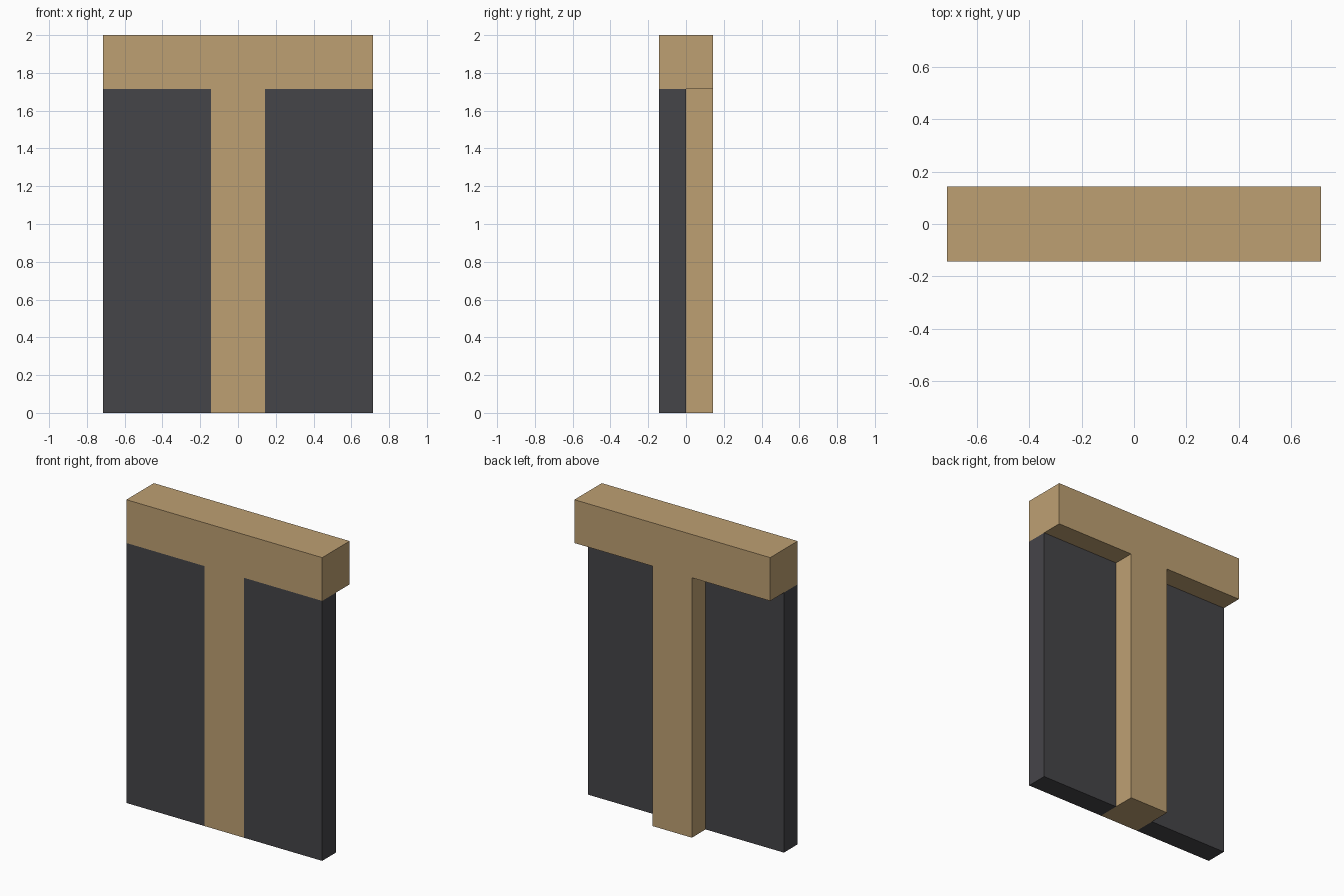
import bpy
import bmesh

cube = bpy.data.objects.get("Cube")
if cube:
    bpy.data.objects.remove(cube, do_unlink=True)

U = 1 / 7            # half the post width; everything is a multiple of it
HALF_W = 5 * U       # half the overall width
BEAM_Z = 12 * U      # underside of the beam
TOP = 2.0


def make_material(name, rgb):
    mat = bpy.data.materials.new(name)
    mat.use_nodes = True
    color = (*rgb, 1.0)
    mat.diffuse_color = color
    bsdf = mat.node_tree.nodes["Principled BSDF"]
    bsdf.inputs["Base Color"].default_value = color
    bsdf.inputs["Roughness"].default_value = 0.9
    return mat


def extrude_profile(name, profile, y0, y1, mat):
    """Extrude an x-z outline from y0 (front) to y1 (back)."""
    bm = bmesh.new()
    face = bm.faces.new([bm.verts.new((x, y0, z)) for x, z in profile])
    result = bmesh.ops.extrude_face_region(bm, geom=[face])
    verts = [g for g in result["geom"] if isinstance(g, bmesh.types.BMVert)]
    bmesh.ops.translate(bm, verts=verts, vec=(0, y1 - y0, 0))
    bmesh.ops.recalc_face_normals(bm, faces=bm.faces)
    mesh = bpy.data.meshes.new(name)
    bm.to_mesh(mesh)
    bm.free()
    mesh.materials.append(mat)
    obj = bpy.data.objects.new(name, mesh)
    bpy.context.collection.objects.link(obj)
    return obj


wood = make_material("light_wood", (0.515, 0.352, 0.171))
dark = make_material("charcoal", (0.060, 0.059, 0.066))

# T-shaped wooden frame: beam and centre post in one piece
right_half = [(U, 0), (U, BEAM_Z), (HALF_W, BEAM_Z), (HALF_W, TOP)]
t_outline = right_half + [(-x, z) for x, z in reversed(right_half)]
extrude_profile("wooden_t_frame", t_outline, -U, U, wood)

# Dark panels either side of the post, filling the front half of the depth
for side, s in (("left", 1), ("right", -1)):
    outline = [(s * U, 0), (s * HALF_W, 0), (s * HALF_W, BEAM_Z), (s * U, BEAM_Z)]
    extrude_profile(side + "_panel", outline, -U, 0, dark)
